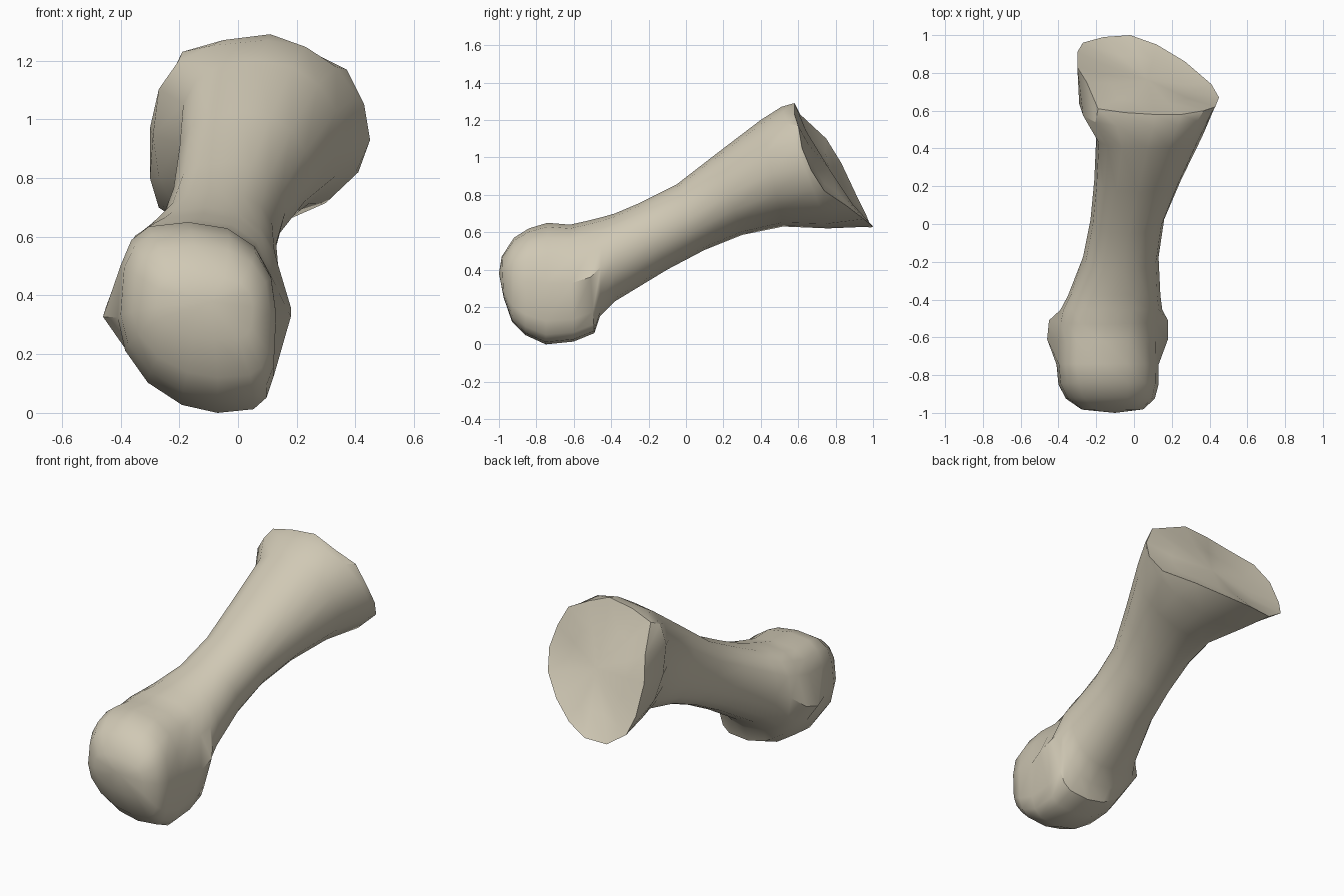
import bpy
import bmesh
from math import sin, cos, pi, radians
from mathutils import Vector

if "Cube" in bpy.data.objects:
    bpy.data.objects.remove(bpy.data.objects["Cube"], do_unlink=True)

SIDES = 16

# Corner roundness per quadrant: upper right, upper left, lower left, lower right
HEAD_CORNERS = (0.85, 0.6, 1.1, 0.5)
SHAFT_CORNERS = (0.95, 0.75, 0.9, 1.0)

# Sections: top (y, z), bottom (y, z), x range, x of the top and bottom ridges
HEAD = [
    ((-0.985, 0.47), (-0.975, 0.25), (-0.28, 0.05), (-0.12, -0.08)),
    ((-0.92, 0.57), (-0.93, 0.12), (-0.36, 0.11), (-0.15, -0.07)),
    ((-0.84, 0.62), (-0.86, 0.05), (-0.4, 0.13), (-0.16, -0.07)),
    ((-0.74, 0.65), (-0.75, 0.0), (-0.41, 0.13), (-0.17, -0.07)),
    ((-0.62, 0.64), (-0.6, 0.015), (-0.41, 0.13), (-0.16, -0.07)),
    ((-0.53, 0.66), (-0.49, 0.06), (-0.4, 0.13), (-0.14, -0.07)),
]
SHAFT = [
    ((-0.45, 0.68), (-0.46, 0.15), (-0.39, 0.15), (-0.12, -0.07)),
    ((-0.38, 0.70), (-0.38, 0.23), (-0.35, 0.14), (-0.1, -0.08)),
    ((-0.25, 0.755), (-0.1, 0.4), (-0.27, 0.13), (-0.06, -0.08)),
    ((-0.05, 0.855), (0.1, 0.505), (-0.23, 0.16), (-0.03, -0.08)),
    ((0.17, 1.025), (0.3, 0.585), (-0.21, 0.25), (0.02, -0.07)),
    ((0.4, 1.2), (0.52, 0.63), (-0.2, 0.36), (0.07, -0.06)),
    ((0.51, 1.27), (0.76, 0.62), (-0.29, 0.435), (0.1, -0.05)),
]

# Rim of the joint face at the rear end
RIM = [
    (0.45, 0.67, 0.93), (0.43, 0.62, 1.05), (0.37, 0.6, 1.17), (0.25, 0.58, 1.23),
    (0.11, 0.58, 1.29), (-0.05, 0.59, 1.27), (-0.19, 0.61, 1.23), (-0.25, 0.75, 1.1),
    (-0.3, 0.83, 0.97), (-0.3, 0.91, 0.8), (-0.27, 0.96, 0.7), (-0.16, 0.99, 0.625),
    (-0.02, 1.0, 0.63), (0.12, 0.95, 0.67), (0.27, 0.86, 0.74), (0.41, 0.74, 0.82),
]


def section_points(section, corners):
    """Rounded section spanning its top, bottom and side extremes."""
    top, bottom, sides, ridges = section
    points = []
    for k in range(SIDES):
        angle = 2 * pi * k / SIDES
        power = corners[k * 4 // SIDES]
        across = abs(cos(angle)) ** power
        up = abs(sin(angle)) ** power
        if sin(angle) < 0:
            up = -up
        t = (up + 1) / 2
        middle = ridges[1] + (ridges[0] - ridges[1]) * t
        edge = sides[1] if cos(angle) > 0 else sides[0]
        x = middle + (edge - middle) * across
        y = bottom[0] + (top[0] - bottom[0]) * t
        z = bottom[1] + (top[1] - bottom[1]) * t
        points.append(Vector((x, y, z)))
    return points


def bridge(bm, a, b):
    for k in range(SIDES):
        n = (k + 1) % SIDES
        bm.faces.new((a[k], a[n], b[n], b[k]))


def close_end(bm, ring, centre):
    tip = bm.verts.new(centre)
    for k in range(SIDES):
        bm.faces.new((ring[k], ring[(k + 1) % SIDES], tip))


# Head, shaft and flared base as one lofted skin
loops = [section_points(s, HEAD_CORNERS) for s in HEAD]

# Small tubercles on both sides at the back of the head
for loop in loops[-2:]:
    loop[0].x += 0.05
    loop[SIDES // 2].x -= 0.05

loops += [section_points(s, SHAFT_CORNERS) for s in SHAFT]
rim = [Vector(p) for p in RIM]
loops.append(rim)

# Shallow dished joint face inside the rim
dish_centre = Vector((0.07, 0.765, 0.94))
loops.append([p.lerp(dish_centre, 0.4) + Vector((0, -0.012, -0.008)) for p in rim])

bm = bmesh.new()
rings = [[bm.verts.new(p) for p in loop] for loop in loops]
for a, b in zip(rings, rings[1:]):
    bridge(bm, a, b)
close_end(bm, rings[0], (-0.1, -1.0, 0.38))
close_end(bm, rings[-1], dish_centre)
bmesh.ops.recalc_face_normals(bm, faces=bm.faces[:])

mesh = bpy.data.meshes.new("long_bone")
bm.to_mesh(mesh)
bm.free()
bone = bpy.data.objects.new("long_bone", mesh)
bpy.context.collection.objects.link(bone)

# Bone colour
ivory = bpy.data.materials.new("warm_ivory")
ivory.use_nodes = True
colour = (0.63, 0.58, 0.46, 1.0)
ivory.diffuse_color = colour
ivory.node_tree.nodes["Principled BSDF"].inputs["Base Color"].default_value = colour
mesh.materials.append(ivory)

# Smooth skin with a crisp joint rim
bpy.ops.object.select_all(action="DESELECT")
bone.select_set(True)
bpy.context.view_layer.objects.active = bone
bpy.ops.object.shade_smooth_by_angle(angle=radians(35))
